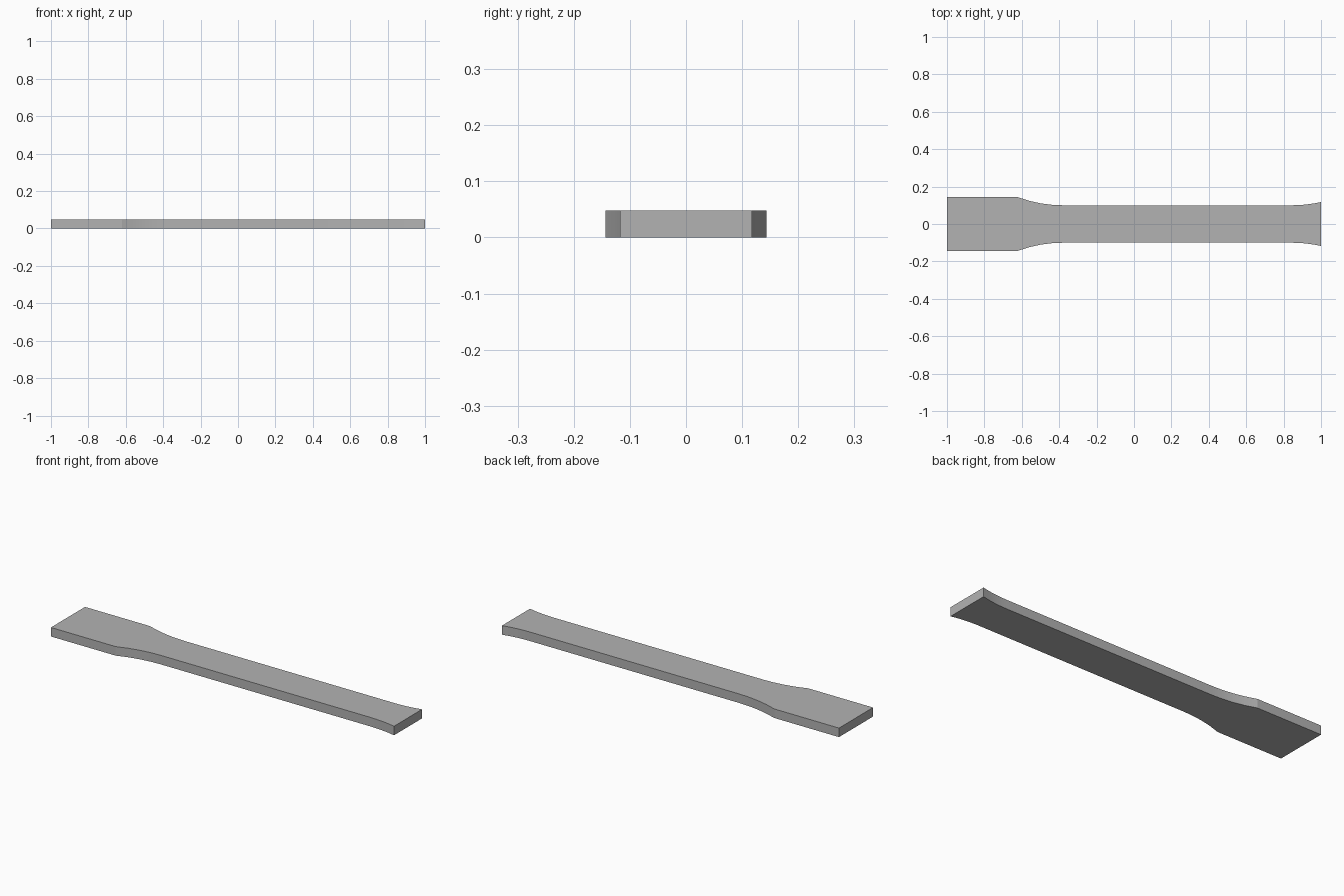
import bpy
import bmesh

cube = bpy.data.objects.get("Cube")
if cube:
    bpy.data.objects.remove(cube, do_unlink=True)

THICKNESS = 0.048
NECK = 0.1      # half width of the narrow section
RADIUS = 0.69   # radius of the fillets
STEPS = 4


def fillet(start, end):
    """Points on an arc that leaves the neck tangentially at start."""
    points = []
    for i in range(STEPS + 1):
        dx = (end - start) * i / STEPS
        points.append((start + dx, NECK + RADIUS - (RADIUS ** 2 - dx ** 2) ** 0.5))
    return points


# Flat grey material
grey = bpy.data.materials.new("light_grey")
grey.use_nodes = True
color = (0.45, 0.45, 0.45, 1)
grey.diffuse_color = color
grey.node_tree.nodes["Principled BSDF"].inputs["Base Color"].default_value = color

# Half outline: wide grip, fillet, neck, cut-off fillet
grip_fillet = fillet(-0.38, -0.62)[::-1]
half = [(-1, grip_fillet[0][1])] + grip_fillet + fillet(0.845, 1)
outline = half + [(x, -y) for x, y in reversed(half)]

# Extruded plate
bm = bmesh.new()
base = bm.faces.new([bm.verts.new((x, y, 0)) for x, y in outline])
top = bmesh.ops.extrude_face_region(bm, geom=[base], use_keep_orig=True)
verts = [g for g in top["geom"] if isinstance(g, bmesh.types.BMVert)]
bmesh.ops.translate(bm, verts=verts, vec=(0, 0, THICKNESS))
bmesh.ops.recalc_face_normals(bm, faces=bm.faces)
mesh = bpy.data.meshes.new("test_bar")
bm.to_mesh(mesh)
bm.free()
mesh.materials.append(grey)
bar = bpy.data.objects.new("test_bar", mesh)
bpy.context.collection.objects.link(bar)

# Smooth fillets, sharp edges
bpy.context.view_layer.objects.active = bar
bar.select_set(True)
bpy.ops.object.shade_smooth_by_angle(angle=0.17)
